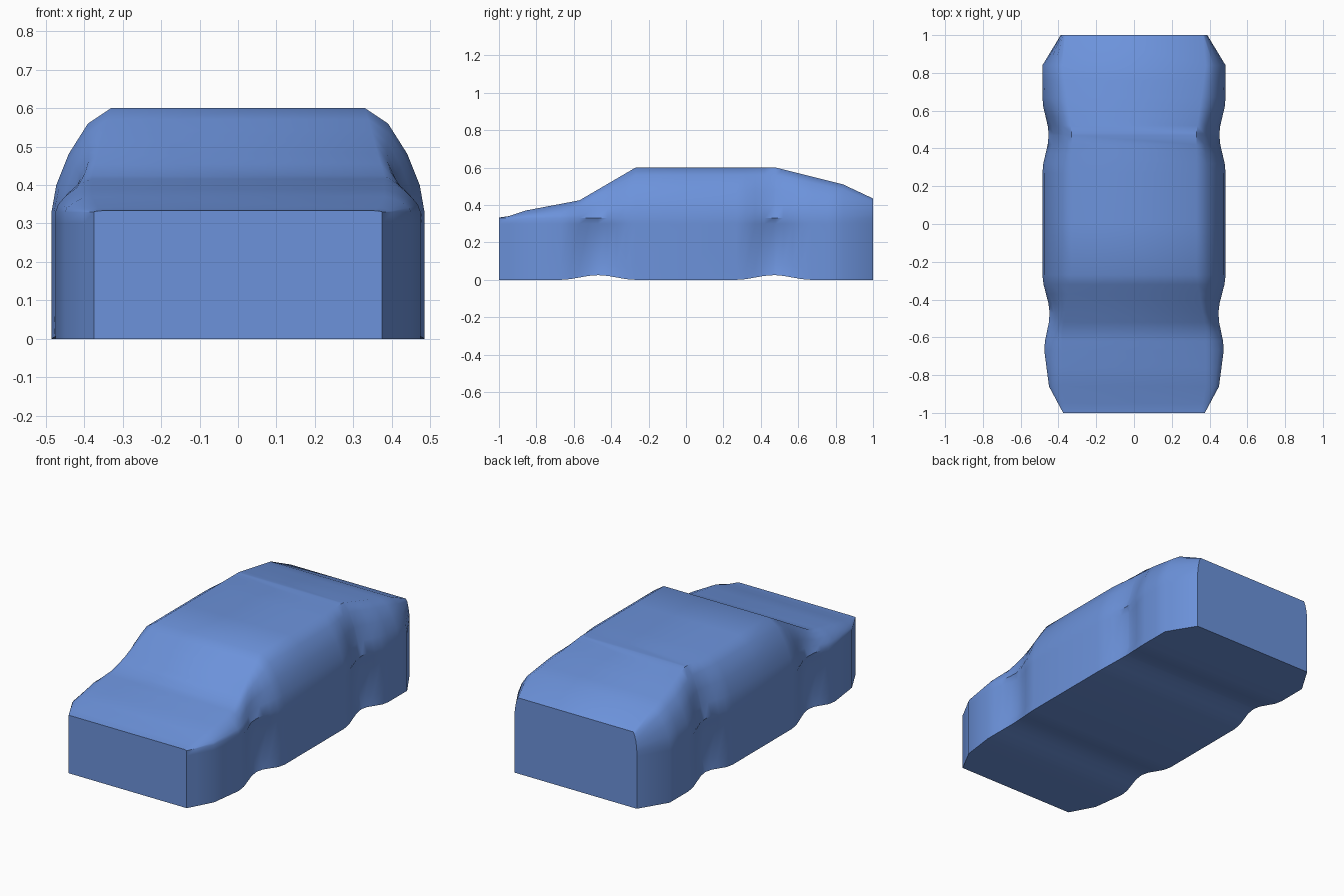
import bpy, bmesh, math

if "Cube" in bpy.data.objects:
    bpy.data.objects.remove(bpy.data.objects["Cube"])

# Silhouette curves along the car (y, value)
TOP = [(-1, .333), (-.95, .34), (-.86, .37), (-.57, .425), (-.27, .6), (.48, .6), (.84, .51), (1, .435)]
WIDTH = [(-1, .375), (-.86, .45), (-.67, .475), (-.27, .485), (.84, .485), (1, .388)]
ROOF = [(-1, .355), (-.86, .38), (-.57, .38), (-.27, .33), (.48, .33), (.84, .38), (1, .365)]


def sample(curve, y):
    for (a, va), (b, vb) in zip(curve, curve[1:]):
        if y <= b:
            return va + (vb - va) * (y - a) / (b - a)
    return curve[-1][1]


def arch(y):
    # 0..1 bump centred on each wheel position
    d = abs(abs(y) - .47) / .20
    return .5 + .5 * math.cos(math.pi * d) if d < 1 else 0


def half_section(y):
    # half outline from sill up to roof edge
    a, w, top, r = arch(y), sample(WIDTH, y), sample(TOP, y), sample(ROOF, y)
    inner = w - .05 * a
    rim = w - .033 * a
    r = min(r, inner - .005)
    pts = [(rim, .025 * a), (inner, .025 * a + .06), (inner, .30), (rim, .33)]
    for fx, fz in [(.08, .26), (.29, .56), (.61, .85), (1, 1)]:
        pts.append((inner + (r - inner) * fx, .33 + (top - .33) * fz))
    return pts


arch_steps = [.27, .32, .37, .42, .47, .52, .57, .62, .67]
stations = sorted({-1, -.95, -.86, -.76, 0, .48, .76, .84, 1}
                  | {s * v for v in arch_steps for s in (-1, 1)})

# Car body: sections lofted from nose to tail
bm = bmesh.new()
rings = []
for y in stations:
    half = half_section(y)
    ring = half + [(-x, z) for x, z in reversed(half)]
    rings.append([bm.verts.new((x, y, z)) for x, z in ring])
for p, q in zip(rings, rings[1:]):
    n = len(p)
    for i in range(n):
        j = (i + 1) % n
        bm.faces.new((p[i], p[j], q[j], q[i]))
bm.faces.new(rings[0])
bm.faces.new(rings[-1])
bmesh.ops.recalc_face_normals(bm, faces=bm.faces[:])

mesh = bpy.data.meshes.new("car_body")
bm.to_mesh(mesh)
bm.free()
body = bpy.data.objects.new("car_body", mesh)
bpy.context.collection.objects.link(body)
bpy.context.view_layer.objects.active = body
body.select_set(True)
bpy.ops.object.shade_smooth_by_angle(angle=math.radians(42))

# Blue paint
paint = bpy.data.materials.new("blue_paint")
paint.diffuse_color = (.15, .29, .71, 1)
paint.use_nodes = True
paint.node_tree.nodes["Principled BSDF"].inputs["Base Color"].default_value = paint.diffuse_color
mesh.materials.append(paint)
